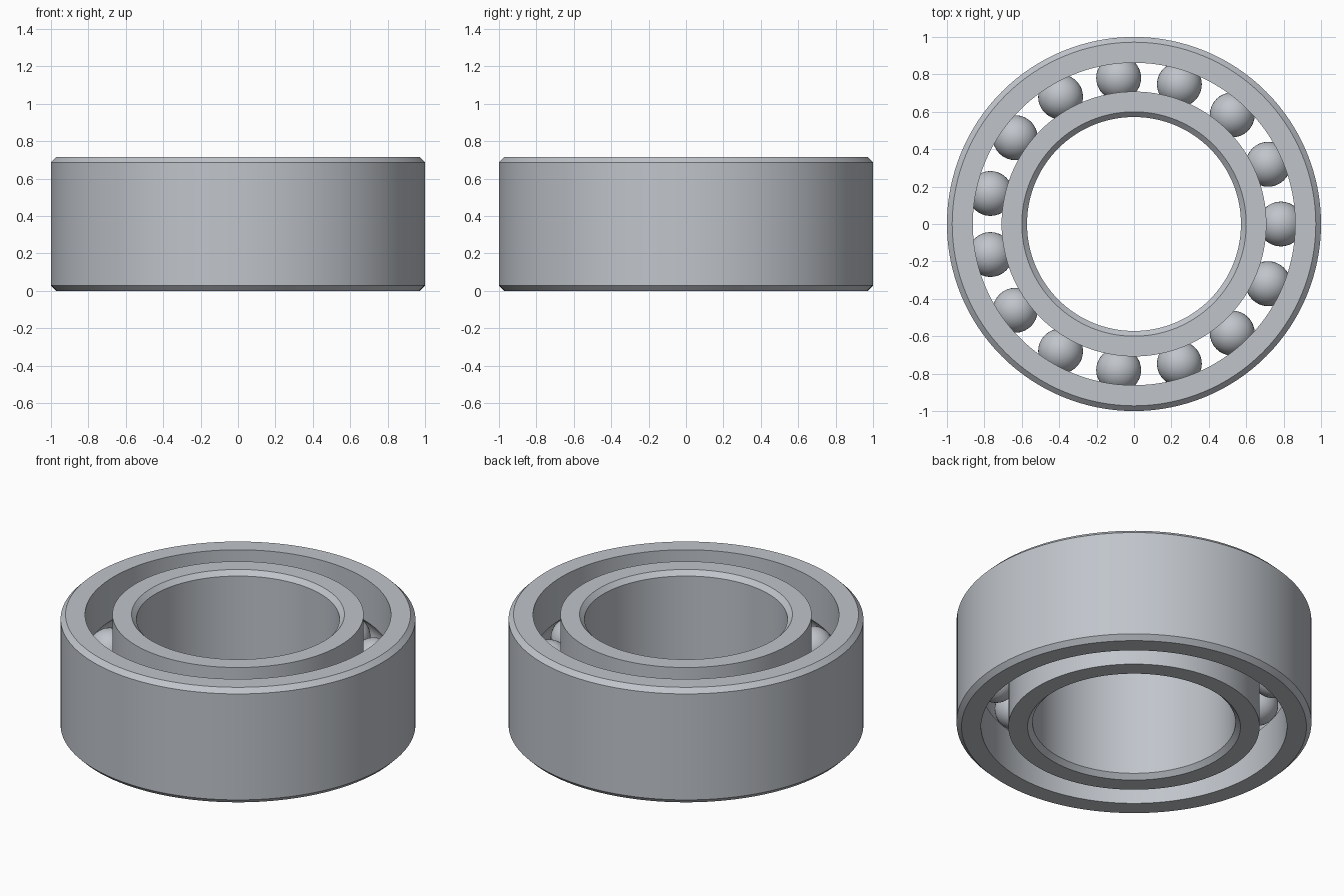
import bpy, bmesh
from math import pi, sin, cos, asin, sqrt, radians

cube = bpy.data.objects.get("Cube")
if cube:
    bpy.data.objects.remove(cube)

HEIGHT = 0.715
MID = HEIGHT / 2
CHAMFER = 0.028
BALL_R = 0.12
PITCH_R = 0.785      # radius of the circle of ball centres
BALLS = 15
SEGMENTS = 128

steel = bpy.data.materials.new("brushed_steel")
steel.use_nodes = True
colour = (0.53, 0.56, 0.60, 1)
steel.diffuse_color = colour
steel.node_tree.nodes["Principled BSDF"].inputs["Base Color"].default_value = colour


def finish(name, bm, angle):
    bmesh.ops.recalc_face_normals(bm, faces=bm.faces)
    mesh = bpy.data.meshes.new(name)
    bm.to_mesh(mesh)
    bm.free()
    mesh.materials.append(steel)
    obj = bpy.data.objects.new(name, mesh)
    bpy.context.collection.objects.link(obj)
    bpy.ops.object.select_all(action="DESELECT")
    obj.select_set(True)
    bpy.context.view_layer.objects.active = obj
    bpy.ops.object.shade_smooth_by_angle(angle=radians(angle))
    return obj


def race(name, plain_r, track_r):
    """Ring with a chamfered plain wall and a ball groove in its track wall."""
    side = 1 if track_r > PITCH_R else -1      # direction the groove is cut
    inset = plain_r - side * CHAMFER
    profile = [(track_r, 0), (inset, 0), (plain_r, CHAMFER),
               (plain_r, HEIGHT - CHAMFER), (inset, HEIGHT), (track_r, HEIGHT)]
    # Groove arc, from its upper lip to its lower lip
    groove_r = BALL_R + 0.002
    lip = asin(sqrt(groove_r ** 2 - (track_r - PITCH_R) ** 2) / groove_r)
    steps = 12
    for i in range(steps + 1):
        a = lip * (1 - 2 * i / steps)
        profile.append((PITCH_R + side * groove_r * cos(a), MID + groove_r * sin(a)))

    bm = bmesh.new()
    rings = []
    for s in range(SEGMENTS):
        a = 2 * pi * s / SEGMENTS
        rings.append([bm.verts.new((r * cos(a), r * sin(a), z)) for r, z in profile])
    n = len(profile)
    for s in range(SEGMENTS):
        here, after = rings[s], rings[(s + 1) % SEGMENTS]
        for i in range(n):
            j = (i + 1) % n
            bm.faces.new((here[i], after[i], after[j], here[j]))
    return finish(name, bm, 30)


# Outer and inner races
race("outer_race", 1.0, 0.862)
race("inner_race", 0.572, 0.708)

# Balls, sharing one mesh
bm = bmesh.new()
bmesh.ops.create_uvsphere(bm, u_segments=32, v_segments=20, radius=BALL_R)
first = finish("ball_1", bm, 60)
for k in range(BALLS):
    ball = first if k == 0 else first.copy()
    if k:
        ball.name = f"ball_{k + 1}"
        bpy.context.collection.objects.link(ball)
    a = 2 * pi * k / BALLS
    ball.location = (PITCH_R * cos(a), PITCH_R * sin(a), MID)
